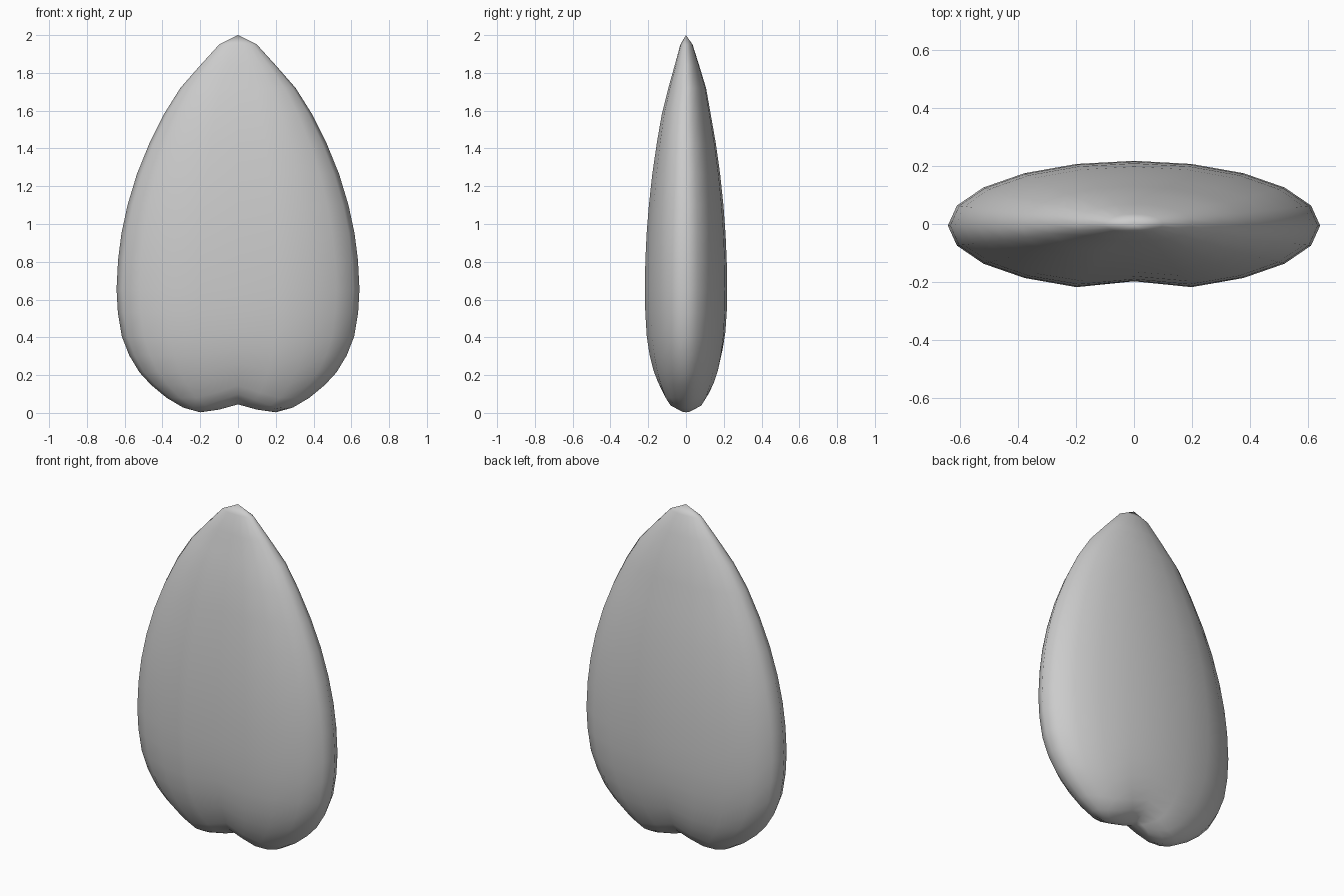
import bpy, bmesh, math

if "Cube" in bpy.data.objects:
    bpy.data.objects.remove(bpy.data.objects["Cube"])

SEGMENTS = 20
DEPTH_RATIO = 0.348
Y_SHIFT = -0.0055

# Silhouette of the petal: half width, height (bottom to top)
PROFILE = [(0.1, -0.02), (0.2, 0.003), (0.29, 0.028), (0.378, 0.08), (0.46, 0.148),
           (0.522, 0.215), (0.575, 0.303), (0.615, 0.404), (0.636, 0.53), (0.643, 0.655),
           (0.635, 0.81), (0.617, 0.95), (0.585, 1.10), (0.535, 1.265), (0.47, 1.425),
           (0.39, 1.585), (0.305, 1.72), (0.2, 1.84), (0.1, 1.95)]


def shaped(x, y, z):
    """Lift the middle of the base into a notch and press a groove in the front."""
    w = max(0.0, 1 - abs(x) / 0.2)
    if y < 0:
        y *= 1 - 0.14 * w
    z += 0.075 * w * max(0.0, 1 - max(z, 0) / 0.6)
    return (x, y + Y_SHIFT * min(1, abs(z) / 0.3) if z < 1.7 else y, z)


bm = bmesh.new()
rings = []
for r, z in PROFILE:
    ring = []
    for i in range(SEGMENTS):
        a = 2 * math.pi * i / SEGMENTS
        ring.append(bm.verts.new(shaped(r * math.cos(a), r * DEPTH_RATIO * math.sin(a), z)))
    rings.append(ring)
bottom = bm.verts.new(shaped(0, 0, -0.03))
top = bm.verts.new((0, 0, 2))

# Skin between rings and close both poles
for i in range(SEGMENTS):
    j = (i + 1) % SEGMENTS
    for lo, hi in zip(rings, rings[1:]):
        bm.faces.new((lo[i], lo[j], hi[j], hi[i]))
    bm.faces.new((bottom, rings[0][j], rings[0][i]))
    bm.faces.new((top, rings[-1][i], rings[-1][j]))
bmesh.ops.recalc_face_normals(bm, faces=bm.faces)
for f in bm.faces:
    f.smooth = True

mesh = bpy.data.meshes.new("petal")
bm.to_mesh(mesh)
bm.free()
petal = bpy.data.objects.new("petal", mesh)
bpy.context.collection.objects.link(petal)
